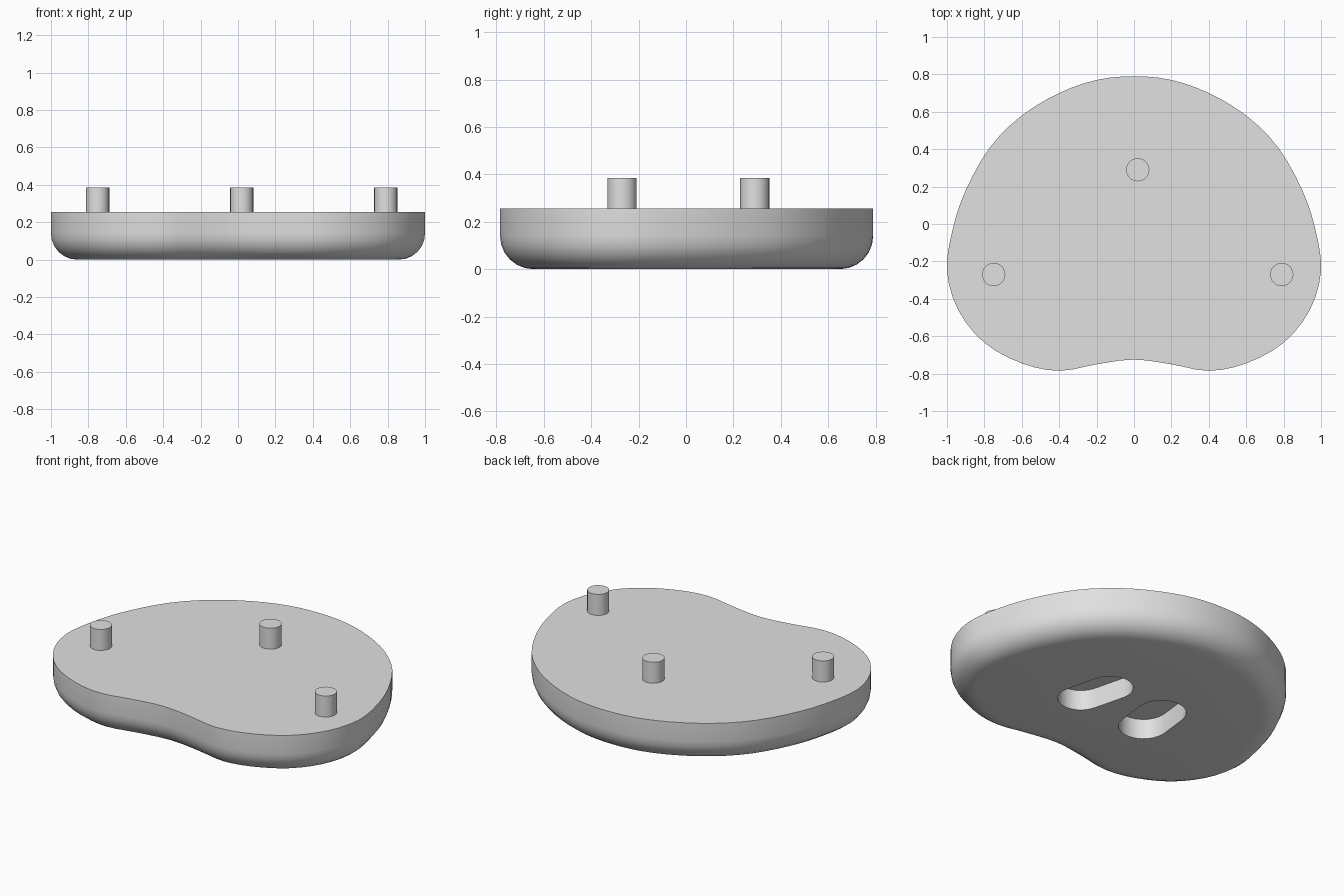
import bpy, bmesh, math
from mathutils import Vector

cube = bpy.data.objects.get("Cube")
if cube:
    bpy.data.objects.remove(cube, do_unlink=True)

THICK, ROUND, PEG_TOP, PEG_R, SLOT_DEPTH = 0.255, 0.14, 0.385, 0.062, 0.125

grey = bpy.data.materials.new("plain_grey")
grey.use_nodes = True
colour = (0.75, 0.75, 0.75, 1)
grey.diffuse_color = colour
grey.node_tree.nodes["Principled BSDF"].inputs["Base Color"].default_value = colour


def smooth_loop(points, steps=3):
    """Catmull-Rom curve through a closed loop of points."""
    out, n = [], len(points)
    for i in range(n):
        a, b, c, d = (Vector(points[(i + k) % n]) for k in (-1, 0, 1, 2))
        for s in range(steps):
            t = s / steps
            out.append(0.5 * (2 * b + (c - a) * t + (2 * a - 5 * b + 4 * c - d) * t * t
                              + (3 * b - a - 3 * c + d) * t ** 3))
    return out


def capsule(p, q, r, steps=12):
    """Outline of a rounded slot from p to q."""
    p, q = Vector(p), Vector(q)
    base = math.atan2(q.y - p.y, q.x - p.x)
    out = []
    for centre, turn in ((q, -math.pi / 2), (p, math.pi / 2)):
        for i in range(steps + 1):
            a = base + turn + math.pi * i / steps
            out.append(centre + r * Vector((math.cos(a), math.sin(a))))
    return out


def prism(name, outline, z0, z1, bottom_round=0):
    bm = bmesh.new()
    low = [bm.verts.new((p.x, p.y, z0)) for p in outline]
    high = [bm.verts.new((p.x, p.y, z1)) for p in outline]
    bottom = bm.faces.new(low[::-1])
    bm.faces.new(high)
    n = len(low)
    for i in range(n):
        j = (i + 1) % n
        bm.faces.new((low[i], low[j], high[j], high[i]))
    bmesh.ops.recalc_face_normals(bm, faces=bm.faces)
    if bottom_round:
        bmesh.ops.bevel(bm, geom=list(bottom.edges), offset=bottom_round, segments=6,
                        profile=0.5, affect='EDGES', clamp_overlap=False)
    mesh = bpy.data.meshes.new(name)
    bm.to_mesh(mesh)
    bm.free()
    mesh.materials.append(grey)
    obj = bpy.data.objects.new(name, mesh)
    bpy.context.collection.objects.link(obj)
    return obj


def select(obj):
    bpy.ops.object.select_all(action='DESELECT')
    obj.select_set(True)
    bpy.context.view_layer.objects.active = obj


# Bean-shaped base: half the outline from front notch to back, then mirrored
half = [(0, -0.725), (0.2, -0.75), (0.4, -0.785), (0.6, -0.745), (0.8, -0.635),
        (0.94, -0.46), (1, -0.25), (0.97, -0.03), (0.9, 0.18), (0.77, 0.41),
        (0.6, 0.58), (0.4, 0.7), (0.2, 0.77), (0, 0.79)]
loop = half + [(-x, y) for x, y in half[-2:0:-1]]
base = prism("base", smooth_loop(loop), 0, THICK, ROUND)

# Two rounded slots in the underside
for p, q, r in (((0.2, 0.03), (0.25, -0.165), 0.13),
                ((-0.2, 0), (-0.22, -0.18), 0.14)):
    cutter = prism("slot_cutter", capsule(p, q, r), -0.1, SLOT_DEPTH)
    cutter.hide_render = True
    mod = base.modifiers.new("slot", 'BOOLEAN')
    mod.operation = 'DIFFERENCE'
    mod.solver = 'EXACT'
    mod.object = cutter
    select(base)
    bpy.ops.object.modifier_apply(modifier=mod.name)
    bpy.data.objects.remove(cutter, do_unlink=True)

# Three pegs on top
parts = [base]
for name, x, y in (("back_peg", 0.02, 0.29), ("right_peg", -0.75, -0.27),
                   ("left_peg", 0.79, -0.27)):
    c = Vector((x, y))
    parts.append(prism(name, capsule(c, c, PEG_R)[:-1], THICK - 0.02, PEG_TOP))

for obj in parts:
    bm = bmesh.new()
    bm.from_mesh(obj.data)
    bmesh.ops.remove_doubles(bm, verts=bm.verts, dist=0.0005)
    bm.to_mesh(obj.data)
    bm.free()
    select(obj)
    bpy.ops.object.shade_smooth_by_angle(angle=math.radians(30))
